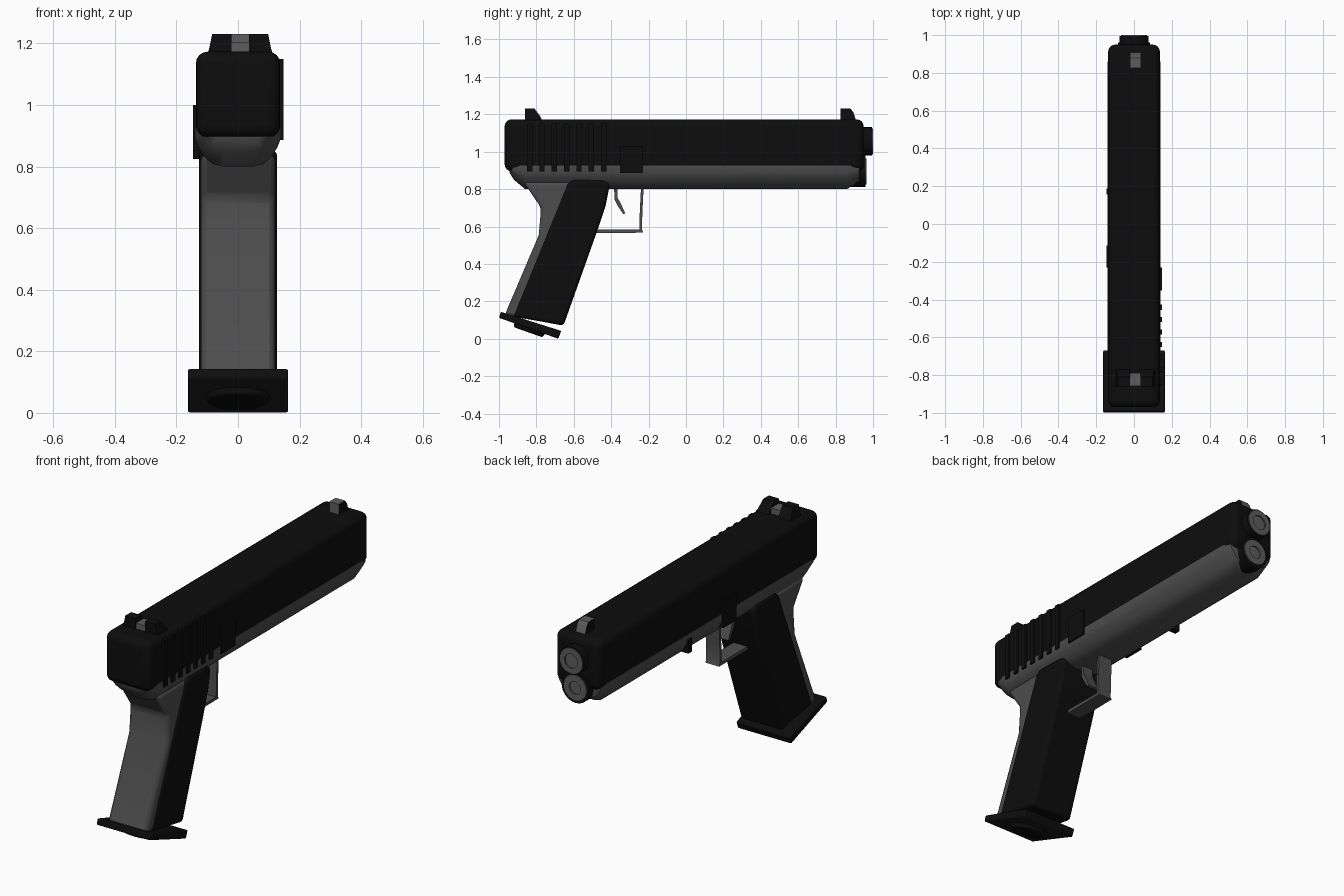
import bpy, bmesh, math
from mathutils import Matrix

if "Cube" in bpy.data.objects:
    bpy.data.objects.remove(bpy.data.objects["Cube"])


def material(name, v):
    m = bpy.data.materials.new(name)
    m.diffuse_color = (v, v, v, 1)
    m.use_nodes = True
    m.node_tree.nodes["Principled BSDF"].inputs["Base Color"].default_value = m.diffuse_color
    return m


BLACK = material("black", 0.004)
CHARCOAL = material("charcoal", 0.014)
GREY = material("dark grey", 0.075)
LIGHT = material("mid grey", 0.11)


def finish(name, bm, mat, bevel=0, segs=3):
    """Turn a bmesh into a smooth-by-angle object with an optional bevel."""
    bmesh.ops.recalc_face_normals(bm, faces=bm.faces)
    me = bpy.data.meshes.new(name)
    bm.to_mesh(me)
    bm.free()
    me.materials.append(mat)
    ob = bpy.data.objects.new(name, me)
    bpy.context.collection.objects.link(ob)
    if bevel:
        b = ob.modifiers.new("bevel", 'BEVEL')
        b.width, b.segments, b.limit_method = bevel, segs, 'ANGLE'
    bpy.ops.object.select_all(action='DESELECT')
    bpy.context.view_layer.objects.active = ob
    ob.select_set(True)
    bpy.ops.object.shade_smooth_by_angle(angle=math.radians(35))
    return ob


def loft(name, rings, mat, bevel=0, segs=3):
    """Skin a list of equal-length point rings and cap both ends."""
    bm = bmesh.new()
    vs = [[bm.verts.new(p) for p in r] for r in rings]
    n = len(vs[0])
    for a, b in zip(vs, vs[1:]):
        for i in range(n):
            bm.faces.new((a[i], a[(i + 1) % n], b[(i + 1) % n], b[i]))
    bm.faces.new(vs[0])
    bm.faces.new(vs[-1])
    return finish(name, bm, mat, bevel, segs)


def prism(name, yz, x0, x1, mat, bevel=0, segs=3):
    """Extrude a side profile across the width."""
    return loft(name, [[(x, y, z) for y, z in yz] for x in (x0, x1)], mat, bevel, segs)


def box(name, x, y, z, mat, bevel=0, segs=3):
    return prism(name, [(y[0], z[0]), (y[1], z[0]), (y[1], z[1]), (y[0], z[1])],
                 x[0], x[1], mat, bevel, segs)


def tube(name, z, profile, mat, n=32):
    """Lathe (radius, y) points around the lengthwise axis at height z."""
    rings = [[(r * math.cos(2 * math.pi * i / n), y, z + r * math.sin(2 * math.pi * i / n))
              for i in range(n)] for r, y in profile]
    return loft(name, rings, mat)


# Slide
box("slide", (-0.137, 0.137), (-0.97, 0.95), (0.895, 1.173), BLACK, 0.038, 4)

# Frame: rounded trough, tapered at both ends
sections = [(-0.945, 0.85, 0.89), (-0.92, 0.95, 0.85), (-0.86, 1, 0.80),
            (0.86, 1, 0.80), (0.925, 0.92, 0.84), (0.93, 0.85, 0.87)]
half = [(0.139, 1.0), (0.139, 0.72), (0.128, 0.5), (0.105, 0.22), (0.08, 0.07), (0.05, 0.0)]
outline = half + [(-x, h) for x, h in reversed(half)]
loft("frame", [[(x * s, y, zb + h * (0.925 - zb)) for x, h in outline]
               for y, s, zb in sections], GREY)

# Grip: black body and grey backstrap
prism("grip_panel", [(-0.637, 0.825), (-0.605, 0.853), (-0.435, 0.848), (-0.407, 0.825),
                     (-0.43, 0.71), (-0.475, 0.576), (-0.655, 0.07), (-0.925, 0.12)],
      -0.127, 0.127, BLACK, 0.018)
prism("grip_backstrap", [(-0.87, 0.84), (-0.775, 0.70), (-0.787, 0.555), (-0.97, 0.125),
                         (-0.76, 0.09), (-0.5, 0.84)], -0.12, 0.12, GREY, 0.02, 2)

# Magazine base plate with a paler underside
plate = prism("magazine_base_plate", [(-0.99, 0.144), (-1.0, 0.112), (-0.683, 0.0), (-0.667, 0.042)],
              -0.163, 0.163, BLACK, 0.006, 2)
plate.data.materials.append(CHARCOAL)
for f in plate.data.polygons:
    if f.normal.z < -0.8:
        f.material_index = 1

# Oval pad under the plate
bm = bmesh.new()
bmesh.ops.create_cone(bm, cap_ends=True, segments=32, radius1=0.85, radius2=1, depth=0.05)
bmesh.ops.transform(bm, verts=bm.verts, matrix=Matrix.Translation((0, -0.835, 0.058))
                    @ Matrix.Rotation(math.radians(-19.5), 4, 'X')
                    @ Matrix.Diagonal((0.115, 0.095, 1, 1)))
finish("base_pad", bm, BLACK, 0.008)

# Trigger guard and trigger
prism("trigger_guard", [(-0.52, 0.585), (-0.25, 0.583), (-0.247, 0.68), (-0.24, 0.82),
                        (-0.226, 0.82), (-0.233, 0.68), (-0.236, 0.585), (-0.228, 0.567),
                        (-0.52, 0.565)], -0.042, 0.042, GREY)
prism("trigger", [(-0.385, 0.82), (-0.382, 0.745), (-0.365, 0.71), (-0.335, 0.665),
                  (-0.325, 0.67), (-0.347, 0.72), (-0.366, 0.755), (-0.368, 0.82)],
      -0.03, 0.03, GREY)

# Barrel and guide rod, each with a pale hollow ring on its end
for name, z, y, r, hole in (("barrel", 1.055, 0.994, 0.076, 0.04),
                            ("guide_rod", 0.895, 0.96, 0.085, 0.035)):
    tube(name, z, [(r, 0.85), (r, y), (hole, y), (hole, y - 0.1)], BLACK)
    tube(name + "_ring", z, [(hole, y - 0.002), (hole, y + 0.006), (0.07, y + 0.006),
                             (0.07, y - 0.002)], LIGHT)

# Front sight: pale top and ends, black sides
sight = prism("front_sight", [(0.825, 1.16), (0.825, 1.23), (0.88, 1.23), (0.895, 1.21), (0.912, 1.16)],
              -0.022, 0.036, LIGHT)
sight.data.materials.append(BLACK)
for f in sight.data.polygons:
    if abs(f.normal.x) > 0.5:
        f.material_index = 1

# Rear sight: two horns around a pale notch block
for name, x_in, x_top, x_low in (("rear_sight_left", -0.021, -0.084, -0.1),
                                 ("rear_sight_right", 0.035, 0.098, 0.114)):
    loft(name, [[(x_in, y0, z), (xo, y0, z), (xo, y1, z), (x_in, y1, z)]
                for z, xo, y0, y1 in ((1.16, x_low, -0.86, -0.765), (1.19, (x_low + x_top) / 2, -0.86, -0.78),
                                      (1.23, x_top, -0.86, -0.81))], BLACK)
box("rear_sight_notch", (-0.021, 0.035), (-0.858, -0.79), (1.16, 1.205), LIGHT)

# Grip ribs on the right side of the slide
for i in range(7):
    y = -0.44 - i * 0.066
    box("slide_rib_%d" % (i + 1), (0.12, 0.148), (y - 0.014, y + 0.014), (0.893, 1.15), BLACK)

# Side controls and pin
box("right_catch", (0.12, 0.147), (-0.352, -0.23), (0.887, 1.03), BLACK)
box("slide_stop", (-0.146, -0.11), (-0.23, -0.115), (0.85, 1.0), BLACK)
box("left_pin", (-0.146, -0.09), (0.155, 0.188), (0.825, 0.9), BLACK)
